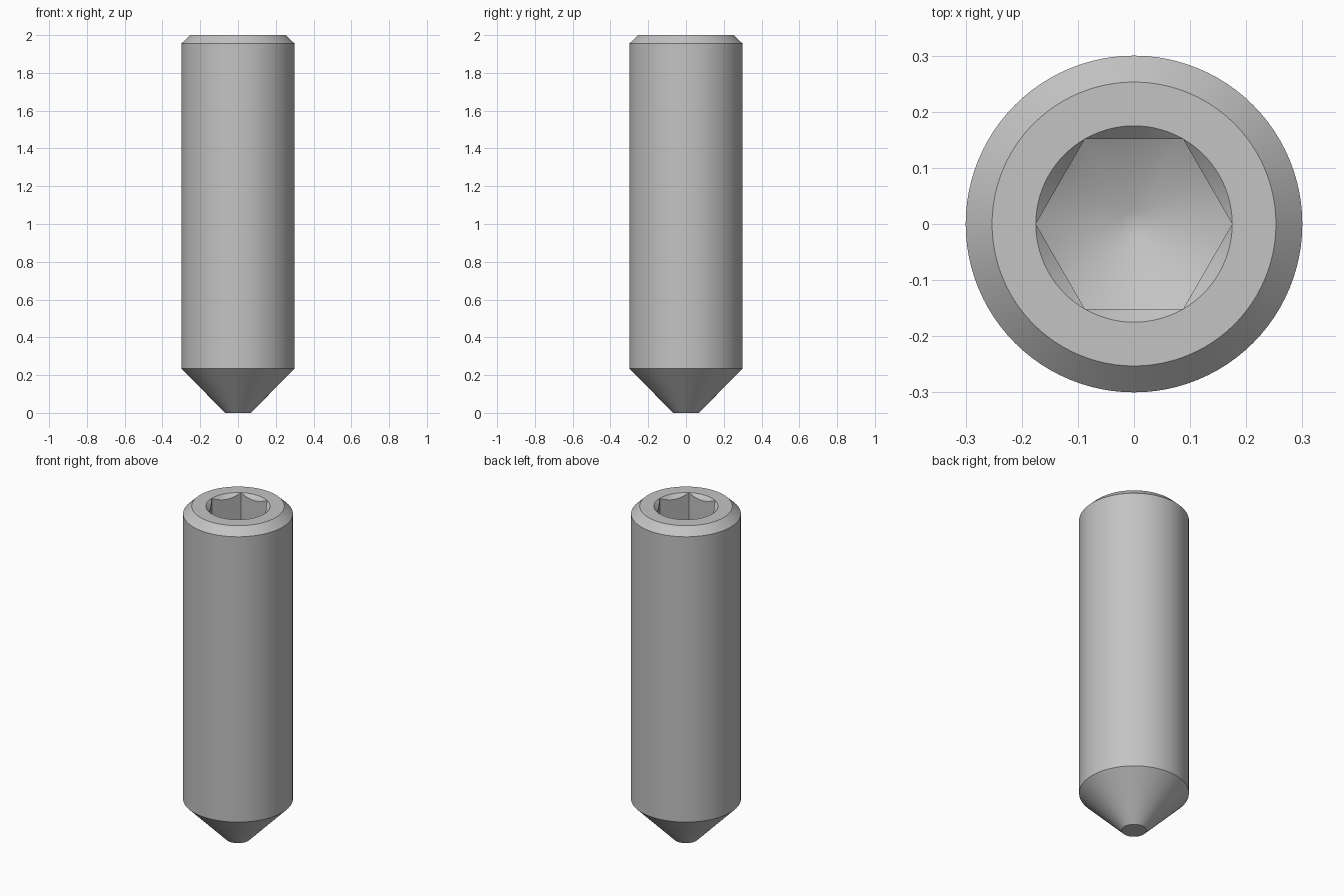
import bpy, bmesh, math

cube = bpy.data.objects.get("Cube")
if cube:
    bpy.data.objects.remove(cube)

SIDES = 96
HEX_R = 0.175        # socket corner radius
FLOOR_Z = 1.6        # socket depth at the corners
DRILL = math.tan(math.radians(30))

steel = bpy.data.materials.new("grey steel")
steel.use_nodes = True
colour = (0.55, 0.55, 0.55, 1)
steel.diffuse_color = colour
steel.node_tree.nodes["Principled BSDF"].inputs["Base Color"].default_value = colour


def circle(r, z):
    return lambda a: (r, z)


def hexagon(z_at, slope):
    """Hexagonal outline lying on a cone that sinks towards the axis."""
    def point(a):
        off = a % (math.pi / 3) - math.pi / 6
        r = HEX_R * math.cos(math.pi / 6) / math.cos(off)
        return r, z_at - (HEX_R - r) * slope
    return point


# Outline from the tip, up the shank, over the rim and down into the socket
outline = [
    circle(0.068, 0), circle(0.3, 0.235), circle(0.3, 1.955), circle(0.253, 2),
    circle(HEX_R, 2),
    hexagon(2, 1),             # countersink meets the hexagon walls
    hexagon(FLOOR_Z, DRILL),   # walls meet the drilled cone
    circle(0.025, FLOOR_Z - (HEX_R - 0.025) * DRILL),
]

bm = bmesh.new()
rings = []
for point in outline:
    ring = []
    for i in range(SIDES):
        a = math.tau * i / SIDES
        r, z = point(a)
        ring.append(bm.verts.new((r * math.cos(a), r * math.sin(a), z)))
    rings.append(ring)
for low, high in zip(rings, rings[1:]):
    for i in range(SIDES):
        j = (i + 1) % SIDES
        bm.faces.new((low[i], low[j], high[j], high[i]))
# Flat tip and flat socket bottom
bm.faces.new(rings[0][::-1])
bm.faces.new(rings[-1])
bmesh.ops.remove_doubles(bm, verts=bm.verts, dist=1e-5)
bmesh.ops.recalc_face_normals(bm, faces=bm.faces)

mesh = bpy.data.meshes.new("set_screw")
bm.to_mesh(mesh)
bm.free()
mesh.materials.append(steel)
screw = bpy.data.objects.new("set_screw", mesh)
bpy.context.collection.objects.link(screw)

bpy.ops.object.select_all(action="DESELECT")
screw.select_set(True)
bpy.context.view_layer.objects.active = screw
bpy.ops.object.shade_smooth_by_angle(angle=math.radians(35))
